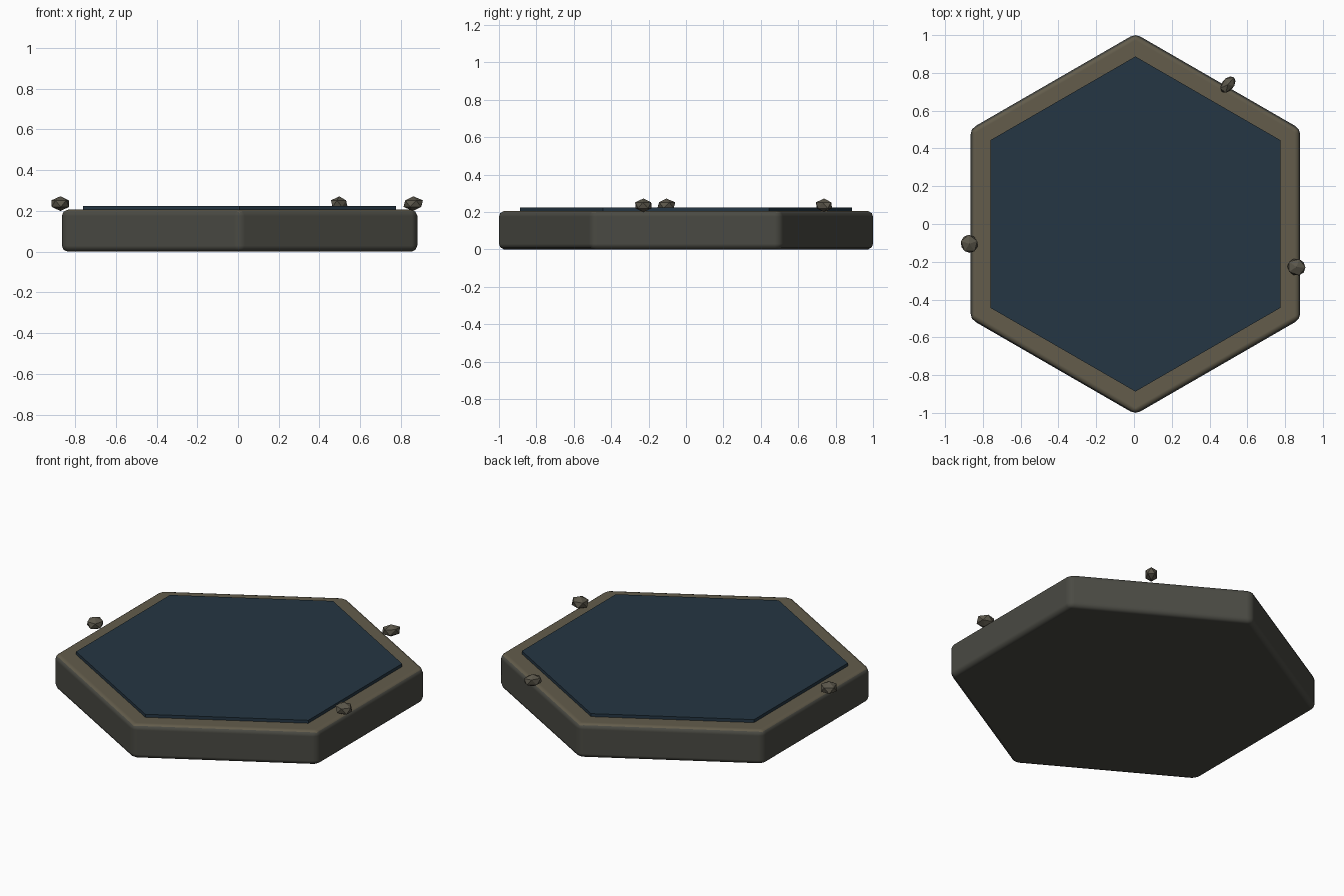
import bpy
from math import radians

cube = bpy.data.objects.get("Cube")
if cube:
    bpy.data.objects.remove(cube, do_unlink=True)


def material(name, rgb):
    mat = bpy.data.materials.new(name)
    mat.use_nodes = True
    mat.diffuse_color = (*rgb, 1)
    mat.node_tree.nodes["Principled BSDF"].inputs["Base Color"].default_value = (*rgb, 1)
    return mat


stone = material("dark stone", (0.068, 0.068, 0.056))
earth = material("brown earth", (0.125, 0.108, 0.071))
water = material("deep blue", (0.018, 0.037, 0.056))
pebble = material("grey brown rock", (0.105, 0.095, 0.070))

CENTRE_X = 0.0075


def hex_slab(name, radius, bottom, top, mats):
    """Hexagonal prism with corners on the y axis."""
    bpy.ops.mesh.primitive_cylinder_add(
        vertices=6, radius=radius, depth=top - bottom,
        location=(CENTRE_X, 0, (top + bottom) / 2))
    obj = bpy.context.object
    obj.name = name
    for mat in mats:
        obj.data.materials.append(mat)
    return obj


# Tile base: dark sides, brown top, all edges rounded
base = hex_slab("tile_base", 1.0075, 0, 0.206, [stone, earth])
for face in base.data.polygons:
    face.material_index = 1 if face.normal.z > 0.5 else 0
bpy.ops.object.shade_smooth()
bevel = base.modifiers.new("rounded_edges", 'BEVEL')
bevel.width = 0.03
bevel.segments = 2
bevel.limit_method = 'ANGLE'
bevel.angle_limit = radians(30)
bevel.harden_normals = True

# Thin water plate lying on the base
hex_slab("water_surface", 0.887, 0.198, 0.224, [water])

# Squashed faceted rocks sitting on the rim
rocks = [
    ("rock_right", (-0.872, -0.105), (0.050, 0.054, 0.036), 20),
    ("rock_left", (0.860, -0.228), (0.050, 0.054, 0.036), 70),
    ("rock_back", (0.497, 0.738), (0.056, 0.036, 0.036), 50),
]
for name, (x, y), size, turn in rocks:
    bpy.ops.mesh.primitive_ico_sphere_add(
        subdivisions=1, radius=1, location=(x, y, 0.236),
        rotation=(0, 0, radians(turn)))
    rock = bpy.context.object
    rock.name = name
    rock.scale = size
    rock.data.materials.append(pebble)
